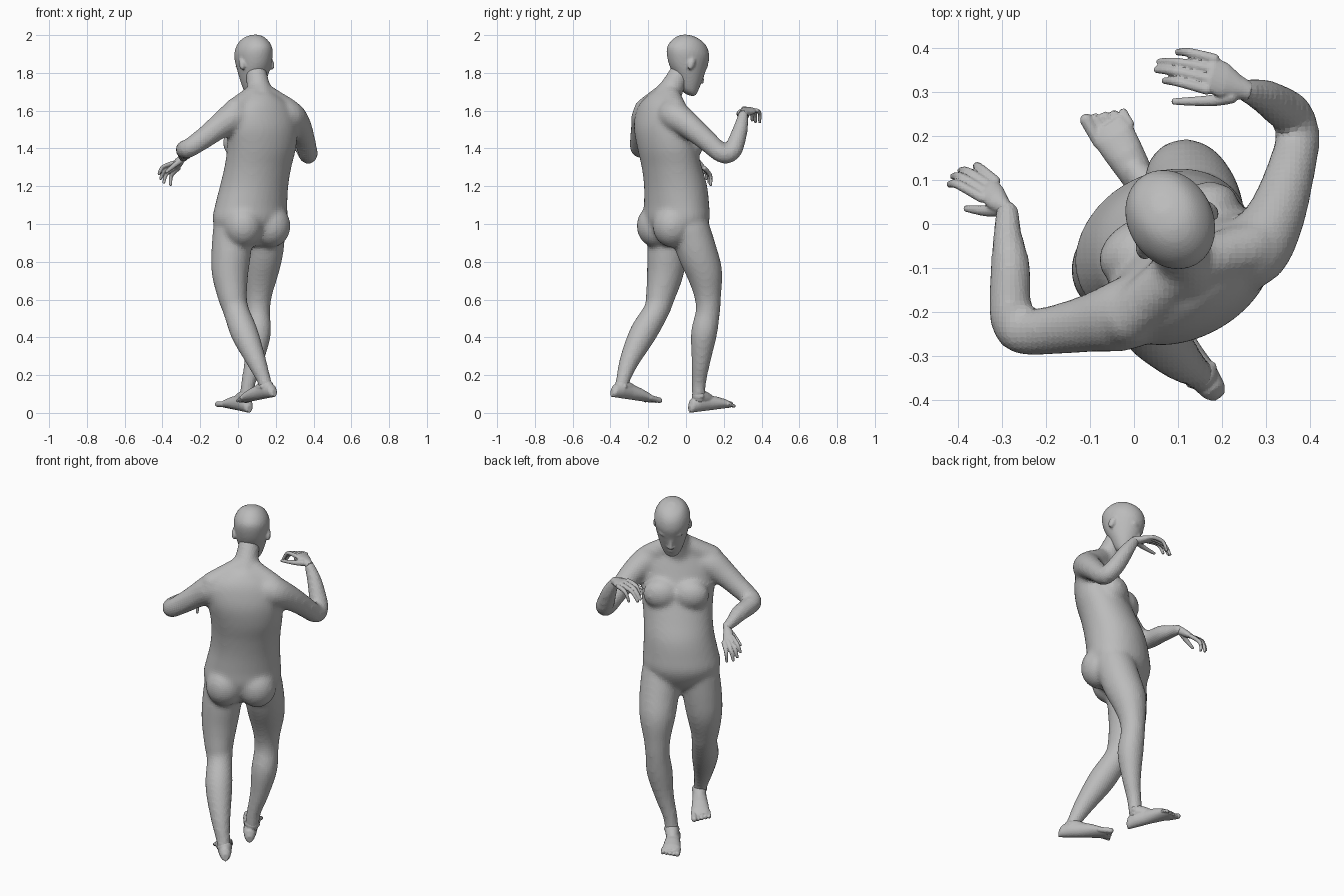
import bpy
import bmesh
import math
from mathutils import Vector, Matrix

if "Cube" in bpy.data.objects:
    bpy.data.objects.remove(bpy.data.objects["Cube"])

UP = Vector((0, 0, 1))
FORWARD = Vector((-0.5, 0.866, 0))      # direction the figure walks
RIGHT = Vector((0.866, 0.5, 0))         # the figure's right hand side

skin = bpy.data.materials.new("plain grey")
skin.use_nodes = True
skin.diffuse_color = (0.5, 0.5, 0.5, 1)
skin.node_tree.nodes["Principled BSDF"].inputs["Base Color"].default_value = (0.5, 0.5, 0.5, 1)


def flow(points, steps=4):
    """Fill in a smooth curve through a list of number tuples."""
    pts = [Vector(p) for p in points]
    out = []
    for i in range(len(pts) - 1):
        a, b = pts[i], pts[i + 1]
        before, after = pts[max(i - 1, 0)], pts[min(i + 2, len(pts) - 1)]
        slope_a, slope_b = (b - before) / 2, (after - a) / 2
        for k in range(steps):
            t = k / steps
            out.append(a + slope_a * t + (3 * (b - a) - 2 * slope_a - slope_b) * t ** 2
                       + (2 * (a - b) + slope_a + slope_b) * t ** 3)
    return out + [pts[-1]]


def loft(bm, rings, sides=20):
    """Closed skin over rings given as (centre, half axis, half axis)."""
    loops = []
    for centre, a, b in rings:
        angles = [2 * math.pi * i / sides for i in range(sides)]
        loops.append([bm.verts.new(centre + a * math.cos(t) + b * math.sin(t)) for t in angles])
    for low, high in zip(loops, loops[1:]):
        for i in range(sides):
            j = (i + 1) % sides
            bm.faces.new((low[i], low[j], high[j], high[i]))
    bm.faces.new(loops[0][::-1])
    bm.faces.new(loops[-1])


def ball(bm, centre, size, axes):
    """Ellipsoid with its three half sizes along the given axes."""
    turn = Matrix(axes).transposed().to_4x4()
    matrix = Matrix.Translation(centre) @ turn @ Matrix.Diagonal((*size, 1))
    bmesh.ops.create_uvsphere(bm, u_segments=20, v_segments=12, radius=1, matrix=matrix)


def tube(bm, points):
    """Round limb through (x, y, z, radius) points, with rounded ends."""
    points = flow(points)
    centres = [p.to_3d() for p in points]
    rings = []
    side = None
    for i, c in enumerate(centres):
        along = (centres[min(i + 1, len(centres) - 1)] - centres[max(i - 1, 0)]).normalized()
        if side is None:
            side = along.orthogonal()
        side = (side - along * side.dot(along)).normalized()
        r = points[i][3]
        rings.append((c, side * r, along.cross(side) * r))
    loft(bm, rings)
    for i in (0, -1):
        ball(bm, centres[i], [points[i][3]] * 3, (RIGHT, FORWARD, UP))


def finish(name, bm, voxel, smoothing):
    """Fuse the overlapping masses into one softened surface."""
    bmesh.ops.recalc_face_normals(bm, faces=bm.faces)
    mesh = bpy.data.meshes.new(name)
    bm.to_mesh(mesh)
    bm.free()
    mesh.materials.append(skin)
    obj = bpy.data.objects.new(name, mesh)
    bpy.context.collection.objects.link(obj)
    fuse = obj.modifiers.new("fuse", "REMESH")
    fuse.mode = "VOXEL"
    fuse.voxel_size = voxel
    soften = obj.modifiers.new("soften", "SMOOTH")
    soften.factor = 0.5
    soften.iterations = smoothing


# Torso: x, y, z, half width, half depth
body = bmesh.new()
torso = [
    (.065, -.05, .885, .09, .07), (.063, -.05, .94, .17, .125),
    (.063, -.05, 1.02, .208, .162), (.07, -.05, 1.1, .2, .163),
    (.085, -.055, 1.2, .188, .16), (.105, -.075, 1.3, .186, .15),
    (.125, -.1, 1.4, .194, .143), (.13, -.125, 1.5, .2, .13),
    (.128, -.135, 1.58, .19, .11), (.125, -.135, 1.64, .15, .09),
    (.12, -.12, 1.69, .085, .068),
]
loft(body, [(Vector((x, y, z)), RIGHT * w, FORWARD * d) for x, y, z, w, d in flow(torso)], 32)

# Chest, seat and neck-to-shoulder masses on both sides
for s in (-1, 1):
    chest = Vector((.125, -.1, 1.43)) + FORWARD * .092 + RIGHT * .08 * s
    ball(body, chest, (.098, .07, .085), (RIGHT, FORWARD, UP))
    seat = Vector((.063, -.05, .99)) - FORWARD * .075 + RIGHT * .085 * s
    ball(body, seat, (.105, .105, .115), (RIGHT, FORWARD, UP))
    nape = Vector((.114, -.095, 1.705))
    slope = Vector((.125, -.135, 1.605)) + RIGHT * .16 * s
    middle = nape.lerp(slope, .5)
    tube(body, [(*nape, .055), (*middle, .058), (*slope, .062)])

# Neck
tube(body, [(.122, -.12, 1.63, .085), (.108, -.07, 1.73, .063), (.095, -.03, 1.8, .057)])

# Right arm, raised forward
tube(body, [(.2, -.09, 1.585, .075), (.27, -.06, 1.572, .083), (.318, .01, 1.525, .069),
            (.35, .1, 1.45, .058), (.372, .195, 1.37, .051), (.36, .245, 1.385, .049),
            (.335, .265, 1.43, .048), (.295, .29, 1.51, .04), (.252, .304, 1.582, .028)])

# Left arm, held out and bent
tube(body, [(.05, -.17, 1.585, .075), (-.02, -.205, 1.567, .083), (-.1, -.225, 1.515, .067),
            (-.18, -.24, 1.455, .057), (-.258, -.245, 1.402, .051), (-.281, -.2, 1.395, .049),
            (-.28, -.1, 1.385, .046), (-.287, -.03, 1.37, .036), (-.287, .03, 1.355, .028)])

# Right leg, stepping forward
tube(body, [(.145, .02, .97, .108), (.134, .06, .85, .106), (.118, .098, .74, .096),
            (.108, .115, .62, .072), (.105, .115, .53, .065), (.105, .095, .42, .07),
            (.085, .08, .28, .052), (.055, .068, .16, .039), (.045, .068, .08, .038)])

# Left leg, trailing behind
tube(body, [(-.025, -.09, .97, .108), (-.036, -.1, .85, .106), (-.042, -.11, .74, .098),
            (-.03, -.135, .62, .079), (-.01, -.157, .54, .069), (.035, -.228, .42, .073),
            (.095, -.298, .28, .054), (.135, -.332, .18, .039), (.155, -.345, .12, .037)])
finish("body", body, .012, 12)

# Head, tipped forward: height, forward offset, half depth, half width
PITCH = math.radians(25)
FACE = FORWARD * math.cos(PITCH) - UP * math.sin(PITCH)
CROWN = UP * math.cos(PITCH) + FORWARD * math.sin(PITCH)
HEAD = Vector((.085, .006, 1.873))


def on_head(f, r, u):
    return HEAD + FACE * f + RIGHT * r + CROWN * u


head = bmesh.new()
skull = [
    (-.166, .085, .025, .024), (-.152, .075, .05, .044), (-.11, .05, .075, .065),
    (-.06, .02, .104, .081), (0, -.003, .122, .094), (.045, -.005, .118, .095),
    (.085, -.005, .097, .079), (.11, -.005, .066, .056), (.124, -.005, .025, .02),
]
loft(head, [(on_head(f, 0, u), FACE * d, RIGHT * w) for u, f, d, w in flow(skull)], 32)
frame = (FACE, RIGHT, CROWN)
tube(head, [(*on_head(.112, 0, -.015), .008), (*on_head(.128, 0, -.055), .01),
            (*on_head(.134, 0, -.07), .012)])
ball(head, on_head(.116, 0, -.108), (.013, .024, .01), frame)
ball(head, on_head(.108, 0, -.146), (.018, .024, .016), frame)
for s in (-1, 1):
    ball(head, on_head(.094, .032 * s, .004), (.018, .032, .011), frame)
    ball(head, on_head(.126, .012 * s, -.072), (.01, .009, .008), frame)
    ball(head, on_head(-.012, .092 * s, -.035), (.02, .013, .033), frame)
finish("head", head, .007, 7)


def hand(name, wrist, index, little, tips, thumb, bump):
    """Palm from wrist to knuckles, four curled fingers and a thumb."""
    bm = bmesh.new()
    wrist, index, little, bump = map(Vector, (wrist, index, little, bump))
    knuckle = (index + little) / 2
    side = (little - index) / 2
    thick = (knuckle - wrist).cross(side).normalized()
    rings = []
    for t, wide, deep in ((-.15, .6, .022), (.2, .75, .021), (.6, 1.1, .019), (1, 1.15, .014), (1.1, .9, .009)):
        rings.append((wrist.lerp(knuckle, t), side * wide, thick * deep))
    loft(bm, rings)
    for i, tip in enumerate(tips):
        base = index.lerp(little, i / 3)
        tip = Vector(tip)
        middle = base.lerp(tip, .55) + bump
        tube(bm, [(*base, .012), (*middle, .0105), (*tip, .008)])
    tube(bm, [(*p, r) for p, r in zip(thumb, (.017, .013, .008))])
    finish(name, bm, .004, 2)


hand("right_hand", (.25, .305, 1.585), (.165, .305, 1.612), (.182, .375, 1.6),
     [(.07, .325, 1.565), (.052, .35, 1.55), (.058, .368, 1.542), (.1, .39, 1.54)],
     [(.22, .29, 1.592), (.175, .28, 1.585), (.092, .278, 1.575)], (-.012, .006, .02))
hand("left_hand", (-.287, .03, 1.355), (-.346, .06, 1.322), (-.315, .098, 1.295),
     [(-.418, .09, 1.265), (-.41, .108, 1.24), (-.393, .121, 1.22), (-.357, .13, 1.208)],
     [(-.3, .035, 1.34), (-.335, .03, 1.312), (-.38, .035, 1.275)], (-.014, .013, .01))


def foot(name, heel, toe, ankle, outer):
    """Sole from heel to toe; outer is +1 for the right foot, -1 for the left."""
    bm = bmesh.new()
    heel, toe, ankle = map(Vector, (heel, toe, ankle))
    along = (toe - heel).normalized()
    side = along.cross(UP).normalized()
    rise = side.cross(along)
    rings = []
    for t, w, h in ((.0, .015, .02), (.05, .028, .034), (.18, .036, .044), (.38, .038, .042),
                    (.6, .045, .034), (.76, .049, .025), (.86, .042, .016)):
        rings.append((heel.lerp(toe, t) + rise * h, side * w, rise * h))
    loft(bm, rings)
    instep = heel.lerp(toe, .48) + rise * .05
    middle = ankle.lerp(instep, .5)
    tube(bm, [(*ankle, .037), (*middle, .035), (*instep, .027)])
    # Toes, from the big one outwards
    for i in range(5):
        r = .015 if i == 0 else .0115 - .0006 * i
        shift = side * outer * (i * .0205 - .036)
        start = heel.lerp(toe, .76) + shift + rise * .022
        end = heel.lerp(toe, .965 - .024 * i) + shift + rise * r
        tube(bm, [(*start, r), (*end, r)])
    # Ankle bones
    for s in (-1, 1):
        ball(bm, ankle + side * s * .028, (.014, .014, .016), (side, along, rise))
    finish(name, bm, .005, 2)


foot("right_foot", (.06, .02, 0), (-.083, .264, .032), (.045, .068, .09), 1)
foot("left_foot", (.195, -.395, .085), (.01, -.155, .05), (.152, -.342, .14), -1)
